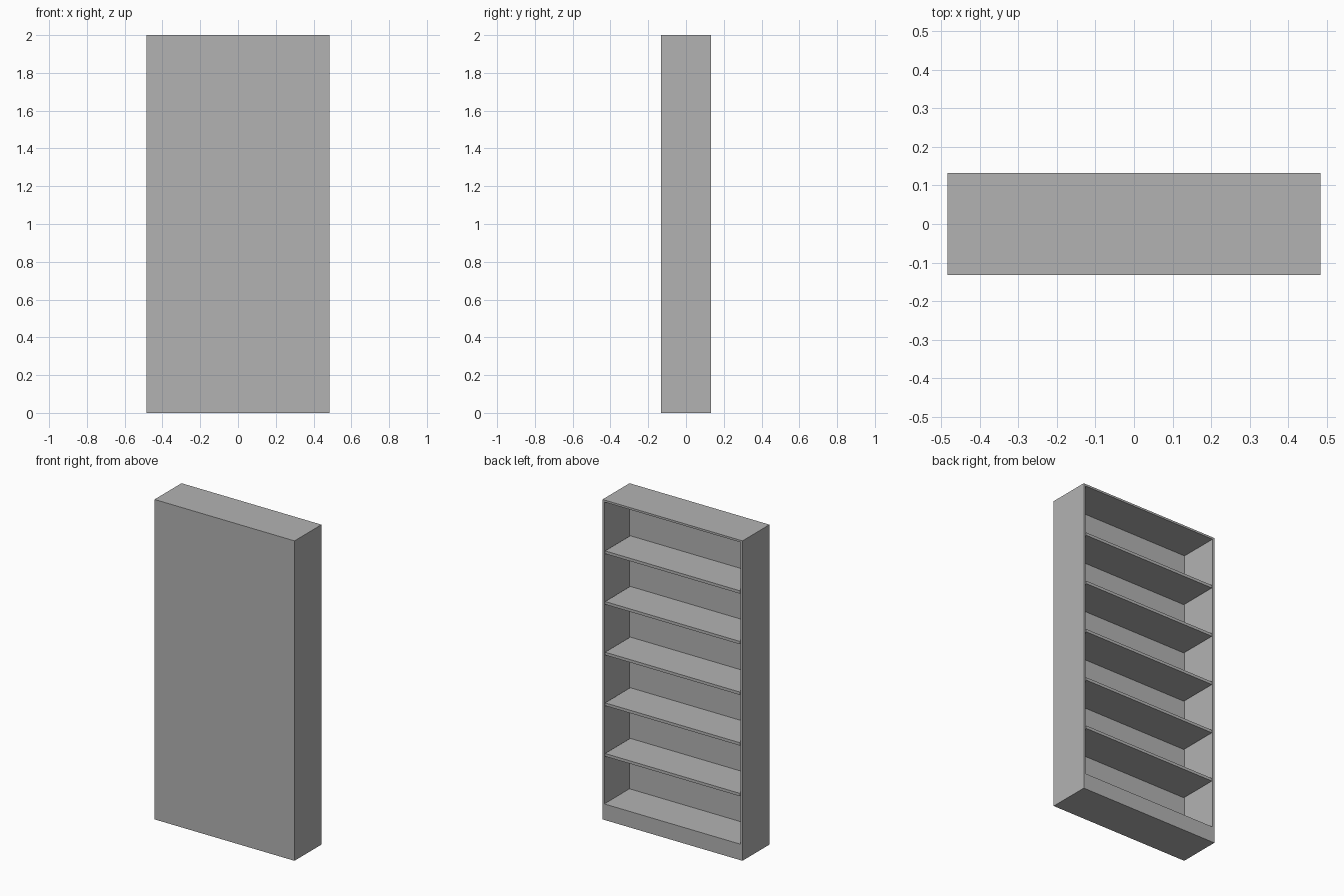
import bpy
import bmesh
from mathutils import Vector

cube = bpy.data.objects.get("Cube")
if cube:
    bpy.data.objects.remove(cube, do_unlink=True)

WIDTH, DEPTH, HEIGHT = 0.968, 0.266, 2.0
BOARD = 0.018          # board thickness
PLINTH = 0.10          # height of the lowest shelf surface
SHELVES = 5

grey = bpy.data.materials.new("light_grey")
grey.use_nodes = True
colour = (0.45, 0.45, 0.45, 1.0)
grey.diffuse_color = colour
grey.node_tree.nodes["Principled BSDF"].inputs["Base Color"].default_value = colour


def box_mesh(size, centre):
    bm = bmesh.new()
    bmesh.ops.create_cube(bm, size=1)
    bmesh.ops.scale(bm, vec=Vector(size), verts=bm.verts)
    bmesh.ops.translate(bm, vec=Vector(centre), verts=bm.verts)
    return bm


def add_object(name, bm):
    mesh = bpy.data.meshes.new(name)
    bmesh.ops.recalc_face_normals(bm, faces=bm.faces)
    bm.to_mesh(mesh)
    bm.free()
    mesh.materials.append(grey)
    obj = bpy.data.objects.new(name, mesh)
    bpy.context.collection.objects.link(obj)


# Carcass: a closed box whose +y side is inset and pushed in to form the cavity
bm = box_mesh((WIDTH, DEPTH, HEIGHT), (0, 0, HEIGHT / 2))
bm.normal_update()
opening = max(bm.faces, key=lambda f: f.normal.y)
bmesh.ops.inset_individual(bm, faces=[opening], thickness=BOARD)
for v in opening.verts:
    if v.co.z < HEIGHT / 2:
        v.co.z = PLINTH
cavity = bmesh.ops.extrude_discrete_faces(bm, faces=[opening])["faces"][0]
bmesh.ops.translate(bm, vec=Vector((0, BOARD - DEPTH, 0)), verts=cavity.verts)
add_object("carcass", bm)

# Shelves: evenly spaced, flush with the open side
gap = (HEIGHT - BOARD - PLINTH - SHELVES * BOARD) / (SHELVES + 1)
for i in range(SHELVES):
    z = PLINTH + gap + i * (gap + BOARD) + BOARD / 2
    size = (WIDTH - 2 * BOARD, DEPTH - BOARD, BOARD)
    add_object(f"shelf_{i + 1}", box_mesh(size, (0, BOARD / 2, z)))
